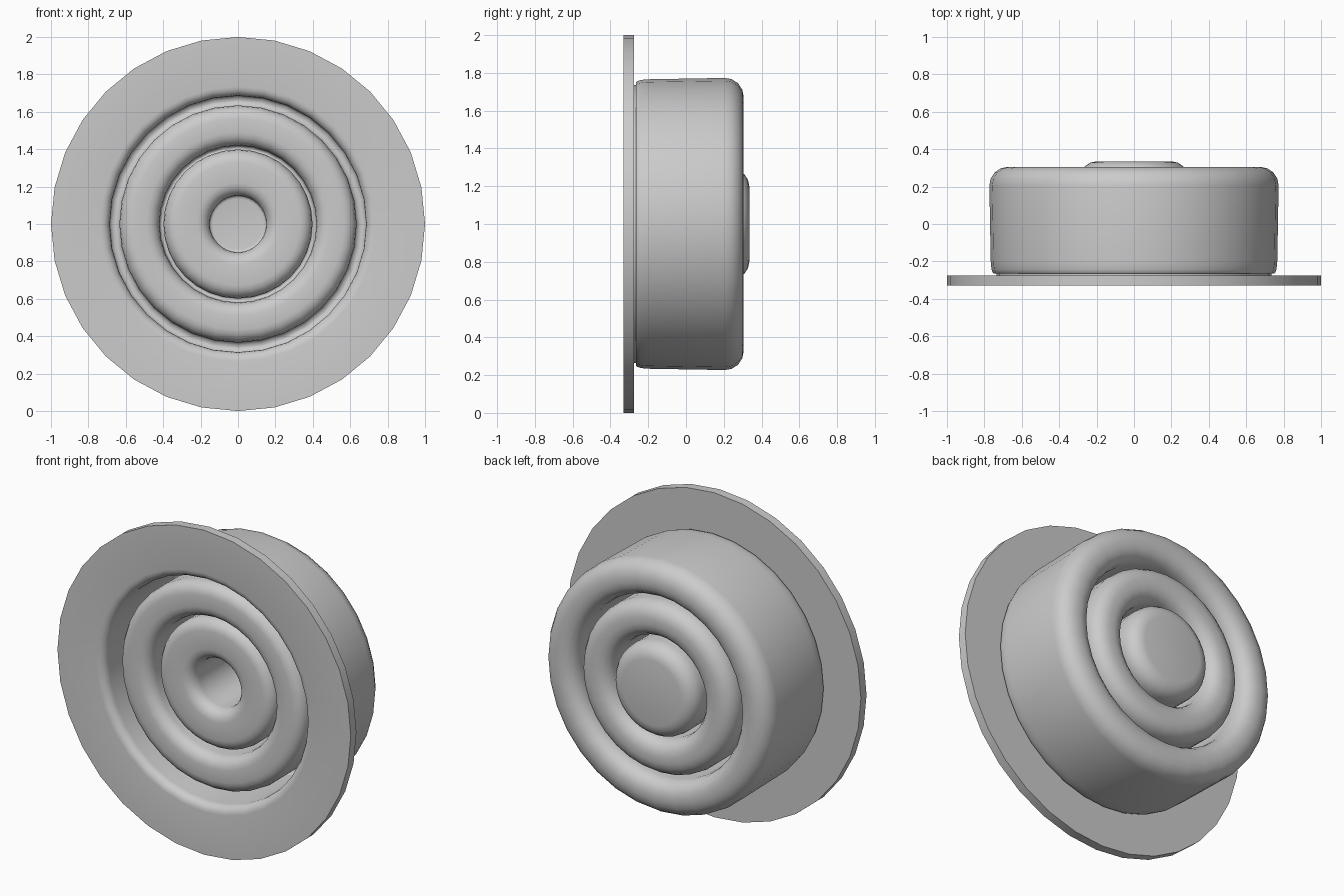
import bpy, bmesh, math

cube = bpy.data.objects.get("Cube")
if cube:
    bpy.data.objects.remove(cube, do_unlink=True)

SIDES = 32

grey = bpy.data.materials.new("plain grey")
grey.use_nodes = True
colour = (0.6, 0.6, 0.6, 1)
grey.diffuse_color = colour
grey.node_tree.nodes["Principled BSDF"].inputs["Base Color"].default_value = colour


def rounded(points, steps=4):
    """Replace each (radius, y, fillet) corner by a circular arc."""
    out = []
    for i, (r, y, f) in enumerate(points):
        if f == 0:
            out.append((r, y))
            continue
        ends = []
        for q in (points[i - 1], points[i + 1]):
            d = math.hypot(q[0] - r, q[1] - y)
            t = min(f / d, 0.49)
            ends.append((r + (q[0] - r) * t, y + (q[1] - y) * t))
        (ar, ay), (br, by) = ends
        for k in range(steps + 1):
            t = k / steps
            a, b, c = (1 - t) ** 2, math.sqrt(2) * t * (1 - t), t * t
            s = a + b + c
            out.append(((a * ar + b * r + c * br) / s, (a * ay + b * y + c * by) / s))
    return out


def lathe(name, profile):
    """Spin a profile about the front-to-back axis."""
    bm = bmesh.new()
    rings = []
    for r, y in profile:
        if r == 0:
            rings.append([bm.verts.new((0, y, 1))] * SIDES)
        else:
            angles = [math.tau * i / SIDES for i in range(SIDES)]
            rings.append([bm.verts.new((r * math.sin(a), y, 1 + r * math.cos(a))) for a in angles])
    for a, b in zip(rings, rings[1:]):
        for i in range(SIDES):
            j = (i + 1) % SIDES
            corners = list(dict.fromkeys((a[i], a[j], b[j], b[i])))
            if len(corners) > 2:
                bm.faces.new(corners)
    # Weld the flange rim where the two skins meet
    bmesh.ops.remove_doubles(bm, verts=bm.verts, dist=1e-4)
    bmesh.ops.recalc_face_normals(bm, faces=bm.faces)
    mesh = bpy.data.meshes.new(name)
    bm.to_mesh(mesh)
    bm.free()
    mesh.materials.append(grey)
    obj = bpy.data.objects.new(name, mesh)
    bpy.context.collection.objects.link(obj)
    bpy.ops.object.select_all(action="DESELECT")
    obj.select_set(True)
    bpy.context.view_layer.objects.active = obj
    bpy.ops.object.shade_smooth_by_angle(angle=math.radians(35))


# Front skin: flange face, two deep folds, then the central blind hole
front_skin = [
    (1.0, -0.33, 0), (0.685, -0.33, 0.05), (0.69, 0.22, 0.03),
    (0.63, 0.22, 0.03), (0.635, -0.27, 0.07),
    (0.42, -0.27, 0.07), (0.42, 0.22, 0.02),
    (0.39, 0.22, 0.02), (0.40, -0.23, 0.07),
    (0.15, -0.23, 0.07), (0.155, 0.25, 0.02), (0, 0.25, 0),
]

# Back skin: domed centre, two back grooves, outer wall, flange back
back_skin = [
    (0, 0.335, 0), (0.29, 0.335, 0.09), (0.285, -0.15, 0.02),
    (0.32, -0.15, 0.02), (0.31, 0.305, 0.09),
    (0.53, 0.305, 0.09), (0.525, -0.19, 0.02),
    (0.57, -0.19, 0.02), (0.555, 0.305, 0.09),
    (0.775, 0.305, 0.10), (0.765, -0.265, 0.07),
    (0.735, -0.265, 0), (0.735, -0.275, 0),
    (1.0, -0.275, 0), (1.0, -0.33, 0),
]

lathe("corrugated_flanged_cup", rounded(front_skin) + rounded(back_skin))
